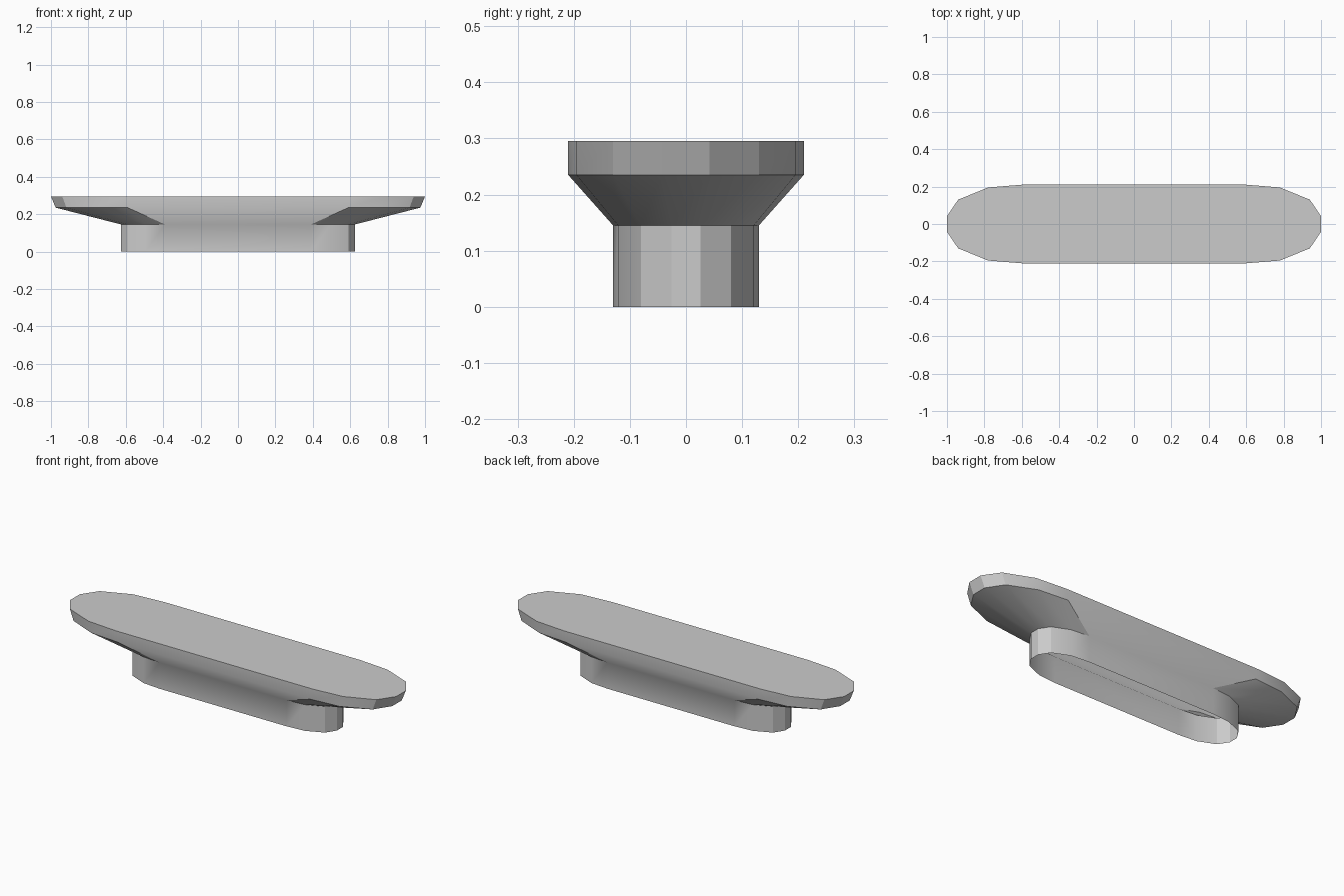
import bpy
import bmesh
import math

cube = bpy.data.objects.get("Cube")
if cube:
    bpy.data.objects.remove(cube, do_unlink=True)

grey = bpy.data.materials.new("light_grey")
grey.use_nodes = True
colour = (0.6, 0.6, 0.6, 1)
grey.diffuse_color = colour
grey.node_tree.nodes["Principled BSDF"].inputs["Base Color"].default_value = colour

# Rounded end as fractions of its length and half width
END = [(1, 0.2), (0.85, 0.62), (0.45, 0.93), (0, 1)]


def outline(straight, length, width):
    """Long rounded outline, counter-clockwise, mirrored from one corner."""
    corner = [(straight + (length - straight) * u, width * v) for u, v in END]
    half = corner + [(-x, y) for x, y in reversed(corner)]
    return half + [(-x, -y) for x, y in half]


# Rings from the open foot up to the flat top: straight, length, width, height
RINGS = [
    (0.39, 0.625, 0.13, 0),
    (0.39, 0.625, 0.13, 0.145),
    (0.59, 0.975, 0.21, 0.235),
    (0.60, 1.0, 0.21, 0.295),
]

bm = bmesh.new()
rings = [[bm.verts.new((x, y, z)) for x, y in outline(s, l, w)] for s, l, w, z in RINGS]
for low, high in zip(rings, rings[1:]):
    for i in range(len(low)):
        j = (i + 1) % len(low)
        bm.faces.new((low[i], low[j], high[j], high[i]))
bm.faces.new(rings[-1])

# Sharp ends, with the long sides blending softly into the flare
bm.normal_update()
for face in bm.faces:
    face.smooth = True
for edge in bm.edges:
    a, b = edge.verts
    long_side = abs(a.co.y - b.co.y) < 0.001 and a.co.x * b.co.x < 0 and abs(a.co.y) > 0.1
    below_top = max(a.co.z, b.co.z) < 0.25
    angle = edge.calc_face_angle(0)
    edge.smooth = angle < math.radians(30) or (long_side and below_top)

# Crease where each flared end meets the long side
for low, high in zip(rings[1], rings[2]):
    if abs(abs(low.co.x) - 0.39) < 0.001:
        bm.edges.get((low, high)).smooth = False

mesh = bpy.data.meshes.new("flared_pedestal")
bm.to_mesh(mesh)
bm.free()
mesh.materials.append(grey)
body = bpy.data.objects.new("flared_pedestal", mesh)
bpy.context.collection.objects.link(body)
